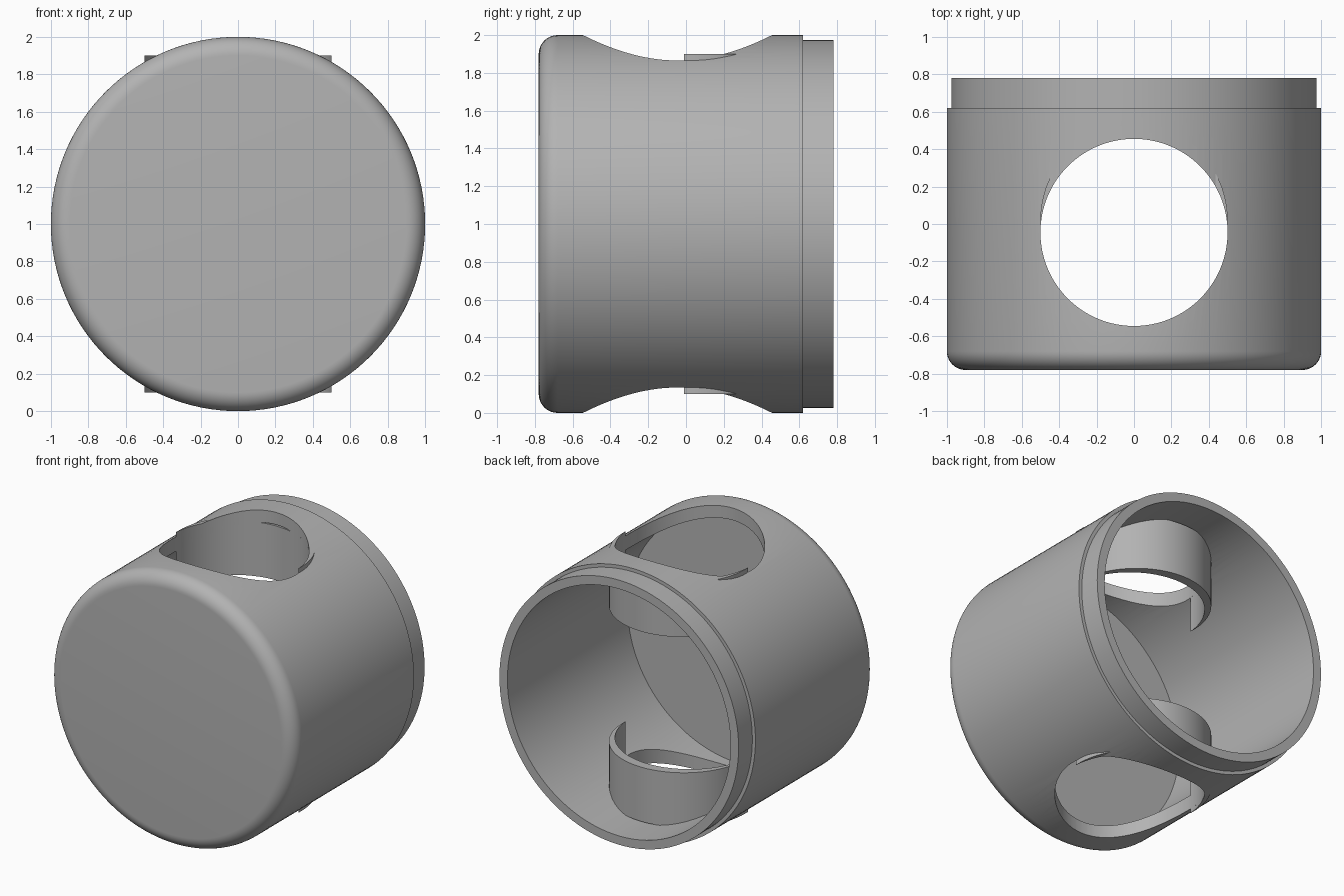
import bpy, bmesh, math

if "Cube" in bpy.data.objects:
    bpy.data.objects.remove(bpy.data.objects["Cube"], do_unlink=True)

SEG = 128
HOLE_R, HOLE_Y = 0.5, -0.045
COLLAR_Y = 0.025

grey = bpy.data.materials.new("plain_grey")
grey.use_nodes = True
colour = (0.45, 0.45, 0.45, 1)
grey.diffuse_color = colour
grey.node_tree.nodes["Principled BSDF"].inputs["Base Color"].default_value = colour


def finish(name, bm):
    bmesh.ops.recalc_face_normals(bm, faces=bm.faces)
    mesh = bpy.data.meshes.new(name)
    bm.to_mesh(mesh)
    bm.free()
    mesh.materials.append(grey)
    obj = bpy.data.objects.new(name, mesh)
    bpy.context.collection.objects.link(obj)
    return obj


def activate(obj):
    bpy.ops.object.select_all(action='DESELECT')
    obj.select_set(True)
    bpy.context.view_layer.objects.active = obj


def smooth(obj):
    activate(obj)
    bpy.ops.object.shade_smooth_by_angle(angle=math.radians(30))


# Cup body: (radius, y) profile turned about the y axis, open at the back
fillet = [(0.9 + 0.1 * math.sin(a), -0.68 - 0.1 * math.cos(a))
          for a in (math.pi / 2 * i / 10 for i in range(11))]
profile = [(0, -0.78)] + fillet + [(1, 0.62), (0.975, 0.62), (0.975, 0.78),
                                   (0.91, 0.78), (0.91, -0.62), (0, -0.62)]
bm = bmesh.new()
verts = [bm.verts.new((r, y, 1)) for r, y in profile]
edges = [bm.edges.new(pair) for pair in zip(verts, verts[1:])]
bmesh.ops.spin(bm, geom=verts + edges, cent=(0, 0, 1), axis=(0, 1, 0),
               angle=2 * math.pi, steps=SEG, use_merge=True)
bmesh.ops.remove_doubles(bm, verts=bm.verts, dist=0.0001)
body = finish("cup_body", bm)

# Vertical through hole
bm = bmesh.new()
bmesh.ops.create_cone(bm, cap_ends=True, segments=SEG, radius1=HOLE_R,
                      radius2=HOLE_R, depth=3)
cutter = finish("hole_cutter", bm)
cutter.location = (0, HOLE_Y, 1)
cutter.hide_render = True
activate(body)
cut = body.modifiers.new("through_hole", 'BOOLEAN')
cut.operation, cut.object, cut.solver = 'DIFFERENCE', cutter, 'EXACT'
bpy.ops.object.modifier_apply(modifier=cut.name)
bpy.data.objects.remove(cutter, do_unlink=True)
smooth(body)


# Crescent collars behind the hole, tapering to a point at each side
def arc(centre_y):
    start = math.asin(((HOLE_Y + COLLAR_Y) / 2 - centre_y) / HOLE_R)
    steps = 64
    return [(HOLE_R * math.cos(a), centre_y + HOLE_R * math.sin(a))
            for a in (start + (math.pi - 2 * start) * i / steps
                      for i in range(steps + 1))]


def collar(name, bottom, top):
    outline = arc(COLLAR_Y) + arc(HOLE_Y)[-2:0:-1]
    bm = bmesh.new()
    face = bm.faces.new([bm.verts.new((x, y, bottom)) for x, y in outline])
    grown = bmesh.ops.extrude_face_region(bm, geom=[face], use_keep_orig=True)
    bmesh.ops.translate(bm, vec=(0, 0, top - bottom),
                        verts=[v for v in grown["geom"]
                               if isinstance(v, bmesh.types.BMVert)])
    smooth(finish(name, bm))


collar("lower_collar", 0.1, 0.5)
collar("upper_collar", 1.5, 1.9)
